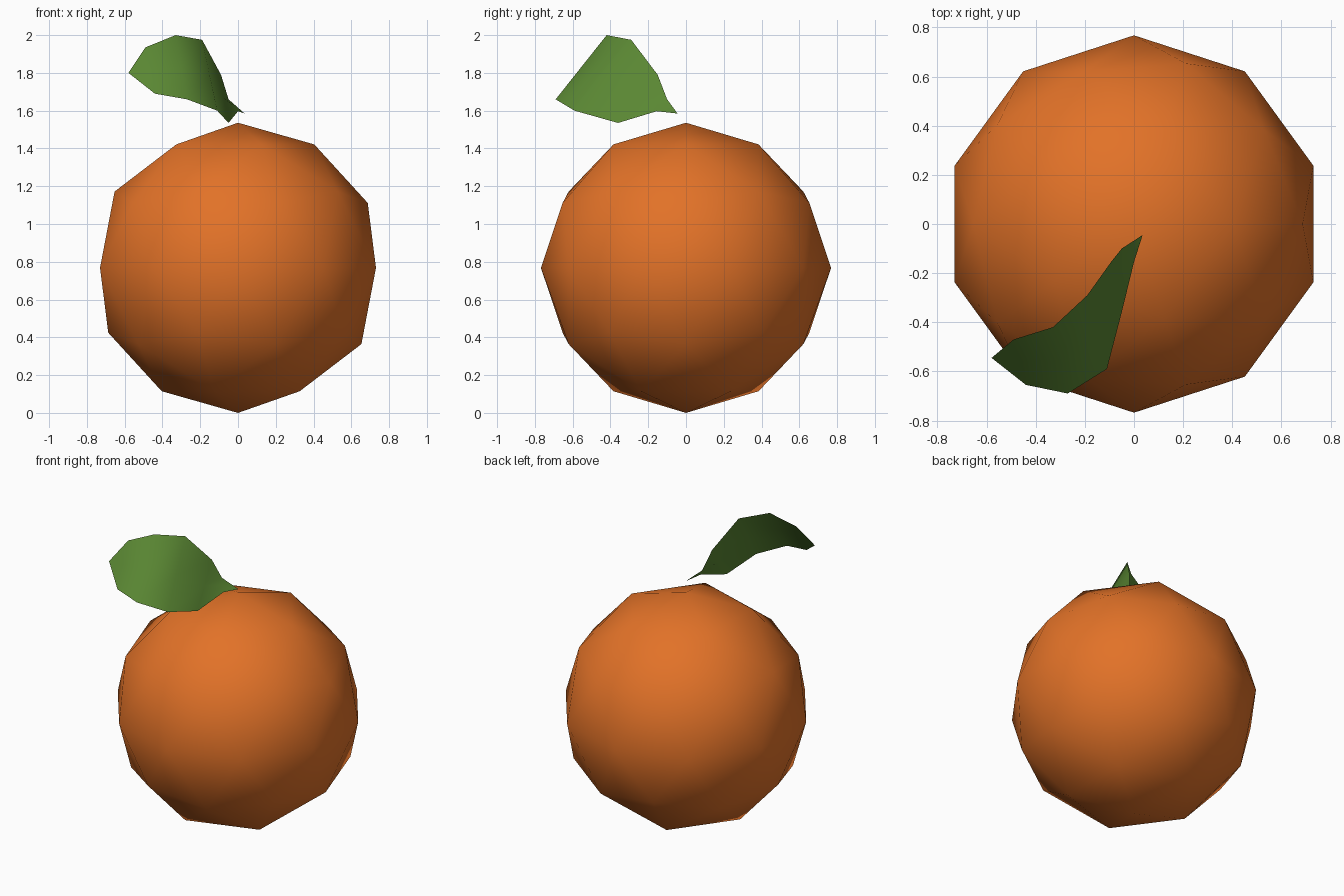
import bpy
import bmesh
from mathutils import Vector

default = bpy.data.objects.get("Cube")
if default:
    bpy.data.objects.remove(default, do_unlink=True)


def make_material(name, rgb):
    mat = bpy.data.materials.new(name)
    mat.use_nodes = True
    mat.diffuse_color = (*rgb, 1)
    mat.node_tree.nodes["Principled BSDF"].inputs["Base Color"].default_value = (*rgb, 1)
    return mat


def finish(bm, name, mat):
    for face in bm.faces:
        face.smooth = True
    mesh = bpy.data.meshes.new(name)
    bm.to_mesh(mesh)
    bm.free()
    mesh.materials.append(mat)
    obj = bpy.data.objects.new(name, mesh)
    bpy.context.collection.objects.link(obj)
    return obj


peel = make_material("orange peel", (0.76, 0.168, 0.021))
green = make_material("leaf green", (0.102, 0.242, 0.033))

# Fruit: a low-poly ball with smooth shading
RADIUS = 0.768
bm = bmesh.new()
bmesh.ops.create_icosphere(bm, subdivisions=2, radius=RADIUS)
bmesh.ops.translate(bm, verts=bm.verts, vec=(0, 0, RADIUS))
finish(bm, "fruit", peel)

# Leaf: a curled single sheet, spanned between its two edges
base = (0.035, -0.045, 1.585)
tip = (-0.58, -0.545, 1.80)
upper_edge = [(-0.05, -0.10, 1.66), (-0.09, -0.15, 1.79), (-0.19, -0.29, 1.975),
              (-0.33, -0.42, 2.0), (-0.49, -0.47, 1.935)]
lower_edge = [(0.0, -0.155, 1.597), (-0.05, -0.36, 1.535), (-0.11, -0.59, 1.60),
              (-0.27, -0.69, 1.66), (-0.44, -0.655, 1.69)]

bm = bmesh.new()
start, end = bm.verts.new(base), bm.verts.new(tip)
rows = []
for up, low in zip(upper_edge, lower_edge):
    mid = (Vector(up) + Vector(low)) / 2
    rows.append([bm.verts.new(p) for p in (up, mid, low)])
for side in range(2):
    first, last = rows[0], rows[-1]
    bm.faces.new((start, first[side], first[side + 1]))
    for a, b in zip(rows, rows[1:]):
        bm.faces.new((a[side], b[side], b[side + 1], a[side + 1]))
    bm.faces.new((last[side], end, last[side + 1]))
finish(bm, "leaf", green)
